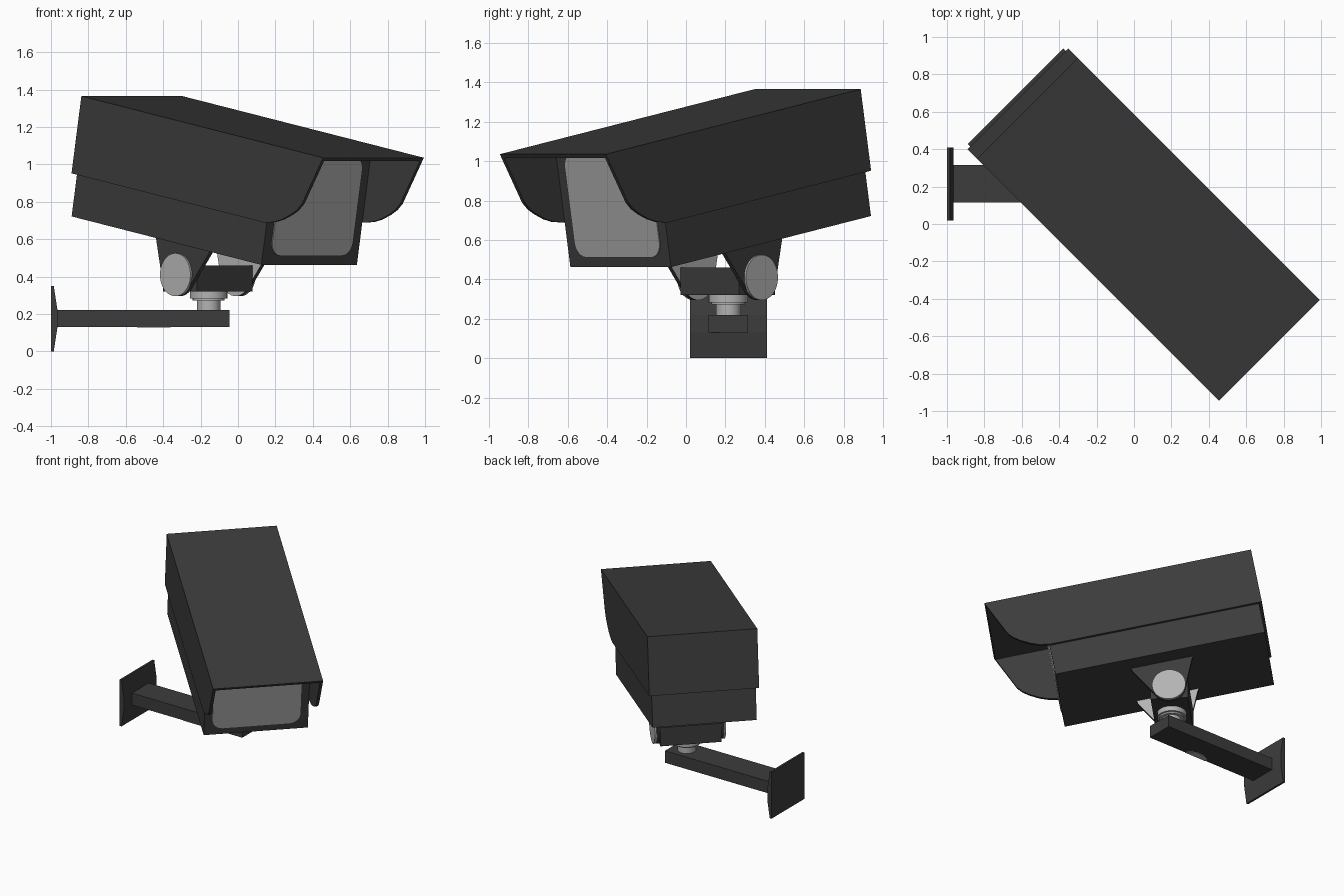
import bpy, bmesh, math
from mathutils import Matrix, Vector

if "Cube" in bpy.data.objects:
    bpy.data.objects.remove(bpy.data.objects["Cube"])


def material(name, v):
    m = bpy.data.materials.new(name)
    m.diffuse_color = (v, v, v, 1)
    m.use_nodes = True
    m.node_tree.nodes["Principled BSDF"].inputs["Base Color"].default_value = m.diffuse_color
    return m


DARK = material("dark grey", 0.045)
LIGHT = material("light grey", 0.45)
GLASS = material("window grey", 0.38)

# Frames: local x = camera forward, y = sideways, z = up
TURN = Matrix.Rotation(math.radians(-45), 4, 'Z')
HOUSING = (Matrix.Translation((-0.568, 0.617, 1.365)) @ TURN
           @ Matrix.Rotation(math.radians(10.23), 4, 'Y'))
WORLD = Matrix.Identity(4)


def prism(name, pts, axis, lo, hi, mats, frame=WORLD):
    """Extrude a 2D outline along the given axis from lo to hi."""
    def put(u, v, t):
        return {'X': (t, u, v), 'Y': (u, t, v), 'Z': (u, v, t)}[axis]
    bm = bmesh.new()
    a = [bm.verts.new(put(u, v, lo)) for u, v in pts]
    b = [bm.verts.new(put(u, v, hi)) for u, v in pts]
    bm.faces.new(a)
    bm.faces.new(b)
    n = len(pts)
    for i in range(n):
        j = (i + 1) % n
        bm.faces.new((a[i], a[j], b[j], b[i]))
    bmesh.ops.recalc_face_normals(bm, faces=bm.faces)
    me = bpy.data.meshes.new(name)
    bm.to_mesh(me)
    bm.free()
    ob = bpy.data.objects.new(name, me)
    ob.matrix_world = frame
    for m in mats:
        me.materials.append(m)
    bpy.context.collection.objects.link(ob)
    return ob


def rect(u0, u1, v0, v1):
    return [(u0, v0), (u1, v0), (u1, v1), (u0, v1)]


def arc(cu, cv, r, a0, a1, n):
    return [(cu + r * math.cos(math.radians(a0 + (a1 - a0) * i / n)),
             cv + r * math.sin(math.radians(a0 + (a1 - a0) * i / n)))
            for i in range(n + 1)]


def smooth(ob):
    bpy.ops.object.select_all(action='DESELECT')
    ob.select_set(True)
    bpy.context.view_layer.objects.active = ob
    bpy.ops.object.shade_smooth_by_angle(angle=math.radians(30))


# Sun hood: side profile extruded, hollowed from below and in front
hood_profile = [(0, 0), (0, -0.42), (1.48, -0.42), (1.55, -0.405), (1.61, -0.38),
                (1.67, -0.343), (1.712, -0.31), (1.744, -0.27), (1.857, 0)]
hood = prism("sun_hood", hood_profile, 'Y', -0.381, 0.381, [DARK], HOUSING)
cutter = prism("hood_cutter", rect(0.02, 2.2, -1, -0.02), 'Y', -0.362, 0.362, [DARK], HOUSING)
cutter.hide_render = True
cutter.hide_viewport = True
cut = hood.modifiers.new("hollow", 'BOOLEAN')
cut.object = cutter
cut.operation = 'DIFFERENCE'
cut.solver = 'EXACT'

# Camera body and window
prism("camera_body", rect(0.022, 1.48, -0.65, -0.022), 'Y', -0.361, 0.361, [DARK], HOUSING)
R, W, ZB, ZT = 0.075, 0.305, -0.6, -0.06
window = (arc(W - R, ZB + R, R, -90, 0, 6) + arc(W - R, ZT - R, R, 0, 90, 6)
          + arc(R - W, ZT - R, R, 90, 180, 6) + arc(R - W, ZB + R, R, 180, 270, 6))
prism("front_window", window, 'X', 1.476, 1.486, [GLASS], HOUSING)

# Tilt joint: two ears with pale inner faces and end caps
H, S, Z, RAD = -0.263, 0.035, 0.41, 0.115
ear_profile = [(-0.435, 0.65), (-0.42, 0.605)] + arc(H, Z, RAD, 200, 325, 12) + [(-0.01, 0.535), (0.0, 0.57)]
for side, label in ((-1, "left"), (1, "right")):
    ear = prism(label + "_ear", ear_profile, 'Y', S + side * 0.21, S + side * 0.235,
                [DARK, LIGHT], TURN)
    for p in ear.data.polygons:
        if p.normal.y * side < -0.9:
            p.material_index = 1
    cap = prism(label + "_pivot_cap", arc(H, Z, RAD, 0, 352.5, 47), 'Y',
                S + side * 0.232, S + side * 0.247, [LIGHT], TURN)
    smooth(cap)
prism("joint_block", rect(H - 0.128, H + 0.128, 0.32, 0.46), 'Y', S - 0.211, S + 0.211, [DARK], TURN)

# Swivel neck and flange on the arm
CX, CY = -0.157, 0.215
for name, r, z0, z1 in (("swivel_neck", 0.063, 0.215, 0.285),
                        ("swivel_collar", 0.085, 0.272, 0.285),
                        ("swivel_flange", 0.1, 0.283, 0.322)):
    smooth(prism(name, arc(CX, CY, r, 0, 348.75, 31), 'Z', z0, z1, [LIGHT]))

# Wall arm, its cable plate underneath, and wall plate
prism("wall_arm", rect(-0.97, -0.045, 0.13, 0.22), 'Y', 0.115, 0.315, [DARK])
half_disc = [(-0.45 + 0.09 * math.cos(math.pi * i / 12), 0.115 + 0.055 * math.sin(math.pi * i / 12))
             for i in range(13)]
prism("arm_cable_plate", half_disc, 'Z', 0.127, 0.131, [LIGHT])
plate = [(-1, 0), (-0.985, 0), (-0.965, 0.13), (-0.965, 0.22), (-0.985, 0.35), (-1, 0.35)]
prism("wall_plate", plate, 'Y', 0.02, 0.41, [DARK])
